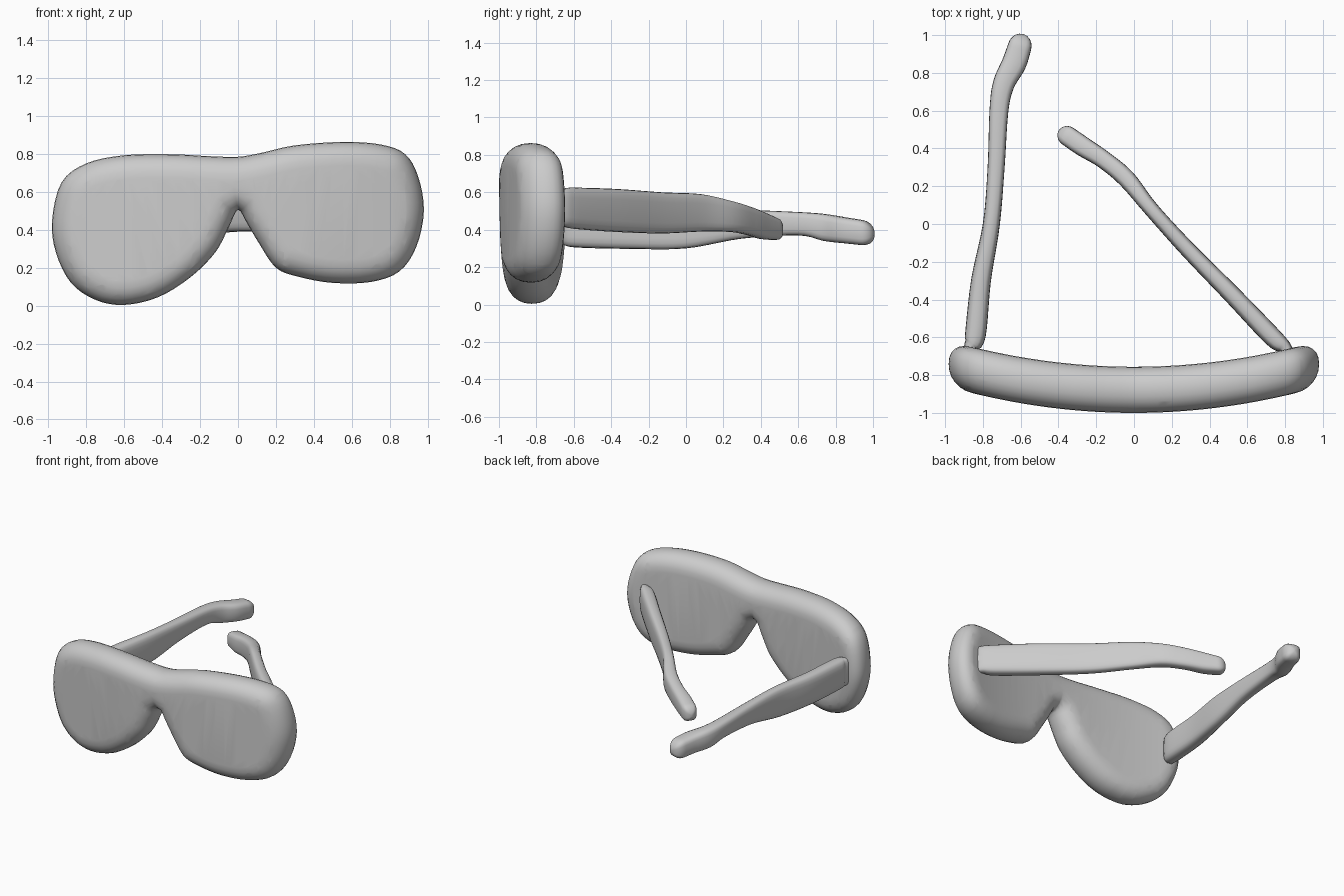
import bpy, bmesh
from math import sin, cos, pi, copysign
from mathutils import Vector

if "Cube" in bpy.data.objects:
    bpy.data.objects.remove(bpy.data.objects["Cube"])


def spline(pts, steps, closed=False):
    """Catmull-Rom interpolation of points of any dimension."""
    n, out = len(pts), []
    for i in range(n if closed else n - 1):
        pick = [(i + k) % n if closed else min(max(i + k, 0), n - 1) for k in (-1, 0, 1, 2)]
        a, b, c, d = (Vector(pts[k]) for k in pick)
        for s in range(steps):
            t = s / steps
            out.append(0.5 * (2 * b + (c - a) * t + (2 * a - 5 * b + 4 * c - d) * t * t
                              + (3 * b - a - 3 * c + d) * t ** 3))
    if not closed:
        out.append(Vector(pts[-1]))
    return out


def bridge(bm, rings):
    for r0, r1 in zip(rings, rings[1:]):
        n = len(r0)
        for i in range(n):
            bm.faces.new((r0[i], r0[(i + 1) % n], r1[(i + 1) % n], r1[i]))


def finish(bm, name):
    bmesh.ops.recalc_face_normals(bm, faces=bm.faces[:])
    me = bpy.data.meshes.new(name)
    bm.to_mesh(me)
    bm.free()
    for p in me.polygons:
        p.use_smooth = True
    ob = bpy.data.objects.new(name, me)
    bpy.context.collection.objects.link(ob)
    return ob


def spow(v, p):
    return copysign(abs(v) ** p, v)


# Front: one thick, rounded plate, its mismatched lens shapes joined at the bridge
OUTLINE = [(0, .785), (-.15, .788), (-.35, .798), (-.6, .793), (-.8, .75), (-.93, .65),
           (-.98, .45), (-.96, .28), (-.88, .12), (-.75, .03), (-.6, .004), (-.42, .045),
           (-.25, .15), (-.12, .28), (-.05, .41), (0, .505), (.05, .43), (.11, .33),
           (.2, .2), (.32, .152), (.5, .12), (.7, .125), (.85, .18), (.94, .31),
           (.98, .5), (.95, .68), (.88, .8), (.75, .85), (.55, .863), (.3, .845), (.12, .805)]
HALF, ROUND = .122, .125
loop = spline(OUTLINE, 4, closed=True)
bm = bmesh.new()
rings = []
for k in range(13):
    a = -pi / 2 + pi * k / 12
    y, inset = HALF * spow(sin(a), .9), ROUND * (1 - spow(cos(a), .9) if 0 < k < 12 else 1)
    ring = []
    for i, p in enumerate(loop):
        t = (loop[(i + 1) % len(loop)] - loop[i - 1]).normalized()
        ring.append(bm.verts.new((p.x - t.y * inset, y, p.y + t.x * inset)))
    rings.append(ring)
bridge(bm, rings)
for ring in (rings[0], rings[-1]):
    edges = [bm.edges.get((ring[i - 1], ring[i])) for i in range(len(ring))]
    bmesh.ops.triangle_fill(bm, use_beauty=True, edges=edges, normal=(0, 1, 0))
# slice the plate so that it can wrap round the face
for i in range(-11, 12):
    bmesh.ops.bisect_plane(bm, geom=bm.verts[:] + bm.edges[:] + bm.faces[:], dist=1e-4,
                           plane_co=(i * .08 + .003, 0, 0), plane_no=(1, 0, 0))
for v in bm.verts:
    v.co.y += -.878 + .143 * v.co.x ** 2
finish(bm, "front_frame")


# Temple arms: lofted rounded-rectangle sections (x, y, z, width, height)
def arm(name, stations):
    path = spline(stations, 5)
    end, before = path[-1], path[-2]
    d = (end.to_3d() - before.to_3d()).normalized()
    r = end[3] * .55
    for k in range(1, 6):
        a = pi / 2 * k / 5.2
        p = end.to_3d() + d * r * sin(a)
        path.append(Vector((*p, end[3] * cos(a), end[4] * (.45 + .55 * cos(a)) * cos(a) ** .5)))
    bm = bmesh.new()
    rings = []
    for i, s in enumerate(path):
        t = path[min(i + 1, len(path) - 1)].to_3d() - path[max(i - 1, 0)].to_3d()
        side = Vector((t.y, -t.x, 0)).normalized()
        ring = []
        for j in range(20):
            a = 2 * pi * j / 20
            co = s.to_3d() + side * spow(cos(a), .6) * s[3] / 2
            co.z += spow(sin(a), .6) * s[4] / 2
            ring.append(bm.verts.new(co))
        rings.append(ring)
    bridge(bm, rings)
    bm.faces.new(rings[0])
    bm.faces.new(rings[-1])
    finish(bm, name)


arm("left_temple_arm", [
    (-.865, -.74, .42, .06, .19), (-.865, -.655, .42, .07, .2), (-.84, -.59, .415, .11, .22),
    (-.81, -.3, .41, .105, .225), (-.755, 0, .41, .09, .22), (-.73, .3, .43, .09, .155),
    (-.715, .6, .432, .1, .125), (-.69, .74, .412, .115, .145), (-.635, .85, .397, .13, .14),
    (-.605, .94, .385, .125, .135)])
arm("right_temple_arm", [
    (.835, -.74, .52, .06, .19), (.8, -.655, .52, .07, .2), (.735, -.6, .515, .1, .22),
    (.52, -.375, .503, .095, .23), (.28, -.13, .49, .085, .22), (.09, .08, .49, .08, .2),
    (-.04, .24, .47, .095, .165), (-.16, .34, .445, .095, .15), (-.27, .41, .42, .105, .14),
    (-.35, .465, .405, .105, .12)])
